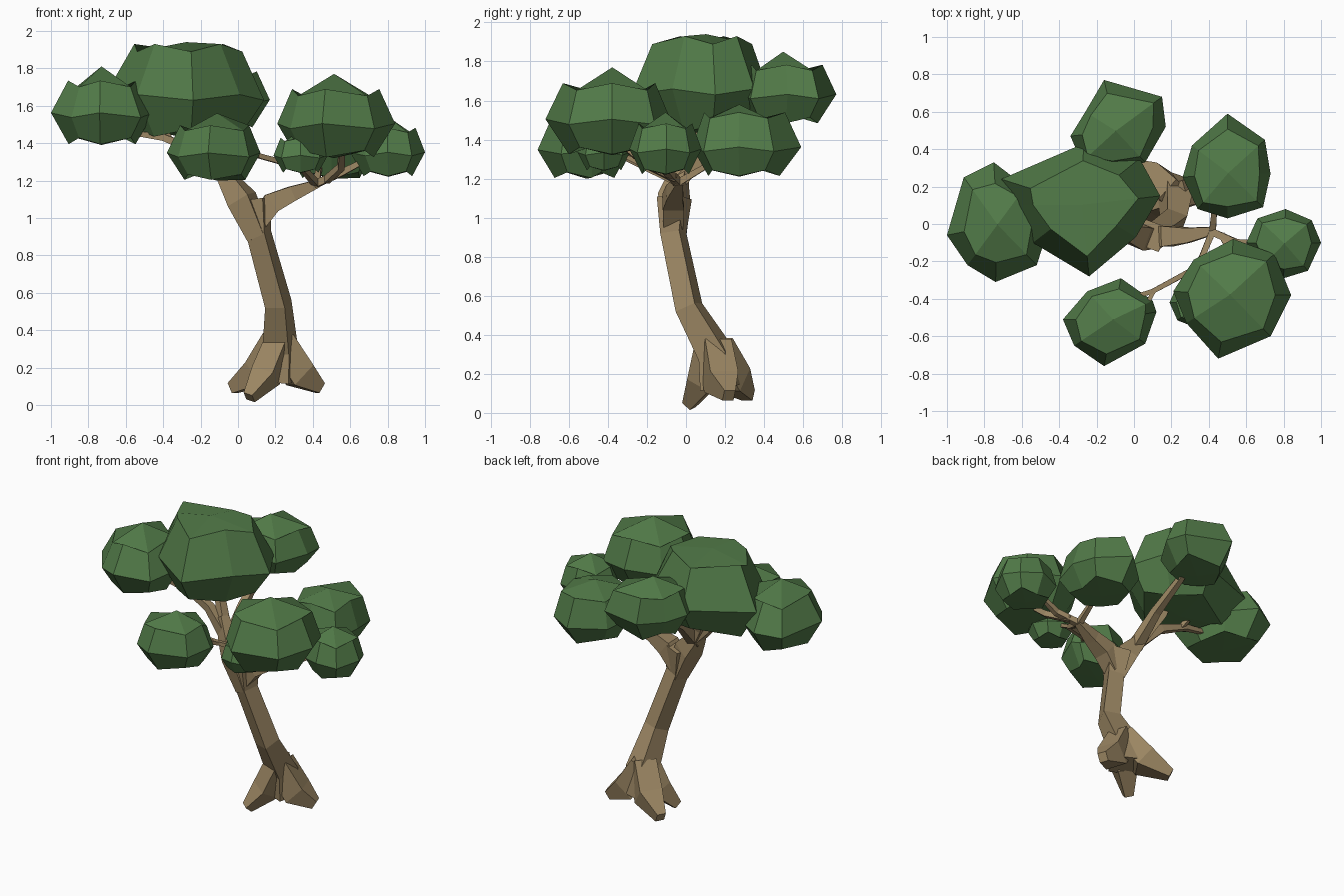
import bpy, bmesh, math
from mathutils import Vector

if "Cube" in bpy.data.objects:
    bpy.data.objects.remove(bpy.data.objects["Cube"])


def material(name, rgb):
    m = bpy.data.materials.new(name)
    m.diffuse_color = (*rgb, 1)
    m.use_nodes = True
    m.node_tree.nodes["Principled BSDF"].inputs["Base Color"].default_value = m.diffuse_color
    return m


BARK = material("bark", (0.33, 0.24, 0.125))
LEAF = material("leaf", (0.085, 0.2, 0.066))


def finish(bm, name, mat):
    bmesh.ops.recalc_face_normals(bm, faces=bm.faces)
    me = bpy.data.meshes.new(name)
    bm.to_mesh(me)
    bm.free()
    me.materials.append(mat)
    bpy.context.collection.objects.link(bpy.data.objects.new(name, me))


def bridge(bm, a, b):
    n = len(a)
    for i in range(n):
        bm.faces.new((a[i], a[(i + 1) % n], b[(i + 1) % n], b[i]))


def limb(name, *points):
    """Four-sided tapered tube; points are (x, y, z, half width)."""
    bm = bmesh.new()
    c = [Vector(p[:3]) for p in points]
    whole = (c[-1] - c[0]).normalized()
    a = math.radians(-20)
    ref = Vector((math.cos(a), math.sin(a), 0)) if abs(whole.z) > 0.75 else Vector((0, 0, 1))
    rings = []
    for i, p in enumerate(points):
        t = Vector()
        if i > 0:
            t += (c[i] - c[i - 1]).normalized()
        if i < len(c) - 1:
            t += (c[i + 1] - c[i]).normalized()
        t.normalize()
        u = (ref - t * ref.dot(t)).normalized()
        v = t.cross(u)
        rings.append([bm.verts.new(c[i] + (u * s + v * k) * p[3])
                      for s, k in ((1, 1), (-1, 1), (-1, -1), (1, -1))])
    for r0, r1 in zip(rings, rings[1:]):
        bridge(bm, r0, r1)
    bm.faces.new(rings[0])
    bm.faces.new(rings[-1])
    finish(bm, name, BARK)


def clump(name, outline, z0, z1, top=(0.78, 0.78), waist=0.38):
    """Blocky 24-quad leaf ball: eight-point waist, rings above and below, two poles."""
    bm = bmesh.new()
    h = z1 - z0
    mid = sum((Vector(p) for p in outline), Vector((0, 0))) / 8

    def ring(scale, level, ds, dz):
        out = []
        for i, p in enumerate(outline):
            k = 1 if i % 2 else -1
            q = mid + (Vector(p) - mid) * (scale + k * ds)
            out.append(bm.verts.new((q.x, q.y, z0 + h * (level - k * dz))))
        return out

    low = ring(0.7, 0.05, 0.05, -0.04)
    belt = ring(1, waist, 0, 0.03)
    high = ring(top[0], top[1], 0.04, 0.04)
    bridge(bm, low, belt)
    bridge(bm, belt, high)
    for r, z in ((low, z0), (high, z1)):
        pole = bm.verts.new((mid.x, mid.y, z))
        for i in range(0, 8, 2):
            bm.faces.new((r[i - 1], r[i], r[i + 1], pole))
    finish(bm, name, LEAF)


# Leaning trunk and three flared roots
limb("trunk", (.22, .18, .13, .085), (.225, .155, .3, .075), (.215, .015, .54, .056),
     (.11, -.065, .92, .052), (.09, -.06, 1.1, .07))
limb("front_root", (.22, .12, .34, .06), (.15, .09, .16, .065), (.06, .015, .04, .028))
limb("right_root", (.22, .15, .34, .07), (.33, .18, .16, .075), (.44, .22, .09, .03))
limb("back_root", (.22, .15, .34, .07), (.12, .24, .17, .075), (-.03, .32, .09, .03))

# Left fork and its branches
limb("left_fork", (.11, -.065, .9, .05), (.02, -.06, 1.1, .065), (-.05, -.04, 1.2, .045),
     (-.12, 0, 1.32, .03))
limb("left_branch", (-.07, -.03, 1.22, .035), (-.22, 0, 1.36, .025), (-.4, .02, 1.43, .018),
     (-.6, .02, 1.46, .012))
limb("left_twig", (-.37, .02, 1.42, .015), (-.42, .1, 1.52, .012))
limb("middle_branch", (-.1, -.01, 1.28, .03), (-.18, .06, 1.42, .024), (-.22, .1, 1.55, .018))
limb("back_branch", (-.04, -.04, 1.18, .035), (-.06, .14, 1.36, .025), (-.08, .42, 1.55, .015))

# Right fork and its branches
limb("right_fork", (.1, -.065, .97, .05), (.18, -.065, 1.08, .055), (.29, -.06, 1.13, .04),
     (.43, -.035, 1.185, .02))
limb("right_back_branch", (.42, -.04, 1.18, .018), (.43, .08, 1.25, .014), (.47, .25, 1.35, .01))
limb("right_branch", (.41, -.04, 1.18, .02), (.55, -.1, 1.24, .018), (.78, -.1, 1.36, .01))
limb("right_front_branch", (.47, -.06, 1.2, .018), (.55, -.2, 1.27, .018), (.56, -.38, 1.42, .014))
limb("front_branch", (.42, -.04, 1.18, .018), (.34, -.23, 1.27, .014), (.1, -.36, 1.335, .013),
     (-.1, -.42, 1.38, .01))
limb("front_twig", (.11, -.35, 1.33, .012), (.03, -.5, 1.38, .01))
limb("small_twig", (.34, -.22, 1.27, .012), (.33, -.4, 1.36, .01))

# Leaf clumps
clump("main_leaves", [(-.71, .24), (-.27, .43), (.03, .35), (.14, .15), (.01, -.07),
                      (-.24, -.28), (-.54, -.1), (-.64, .1)], 1.43, 1.94, (.68, .94), .42)
clump("left_leaves", [(-.75, .33), (-.58, .2), (-.45, 0), (-.52, -.22), (-.74, -.31),
                      (-.89, -.22), (-1, -.06), (-.91, .25)], 1.39, 1.81, (.7, .78))
clump("back_leaves", [(-.16, .77), (.15, .68), (.17, .52), (.06, .33), (-.12, .28),
                      (-.28, .33), (-.34, .47), (-.26, .6)], 1.48, 1.85)
clump("right_back_leaves", [(.5, .59), (.7, .45), (.73, .27), (.69, .09), (.5, .03),
                            (.34, .08), (.26, .25), (.31, .42)], 1.21, 1.58, (.78, .85))
clump("right_leaves", [(.81, .08), (.95, .02), (1, -.1), (.93, -.25), (.8, -.29),
                       (.68, -.23), (.6, -.1), (.66, .03)], 1.22, 1.54)
clump("right_front_leaves", [(.53, -.08), (.75, -.16), (.84, -.38), (.73, -.6), (.45, -.72),
                             (.28, -.53), (.21, -.36), (.32, -.19)], 1.32, 1.77)
clump("front_leaves", [(-.07, -.29), (.1, -.41), (.12, -.47), (.06, -.64), (-.16, -.76),
                       (-.32, -.65), (-.38, -.51), (-.25, -.36)], 1.2, 1.56)
clump("small_leaves", [(.335 + .145 * math.cos(i * math.pi / 4), -.42 + .135 * math.sin(i * math.pi / 4))
                       for i in range(8)], 1.24, 1.47)
